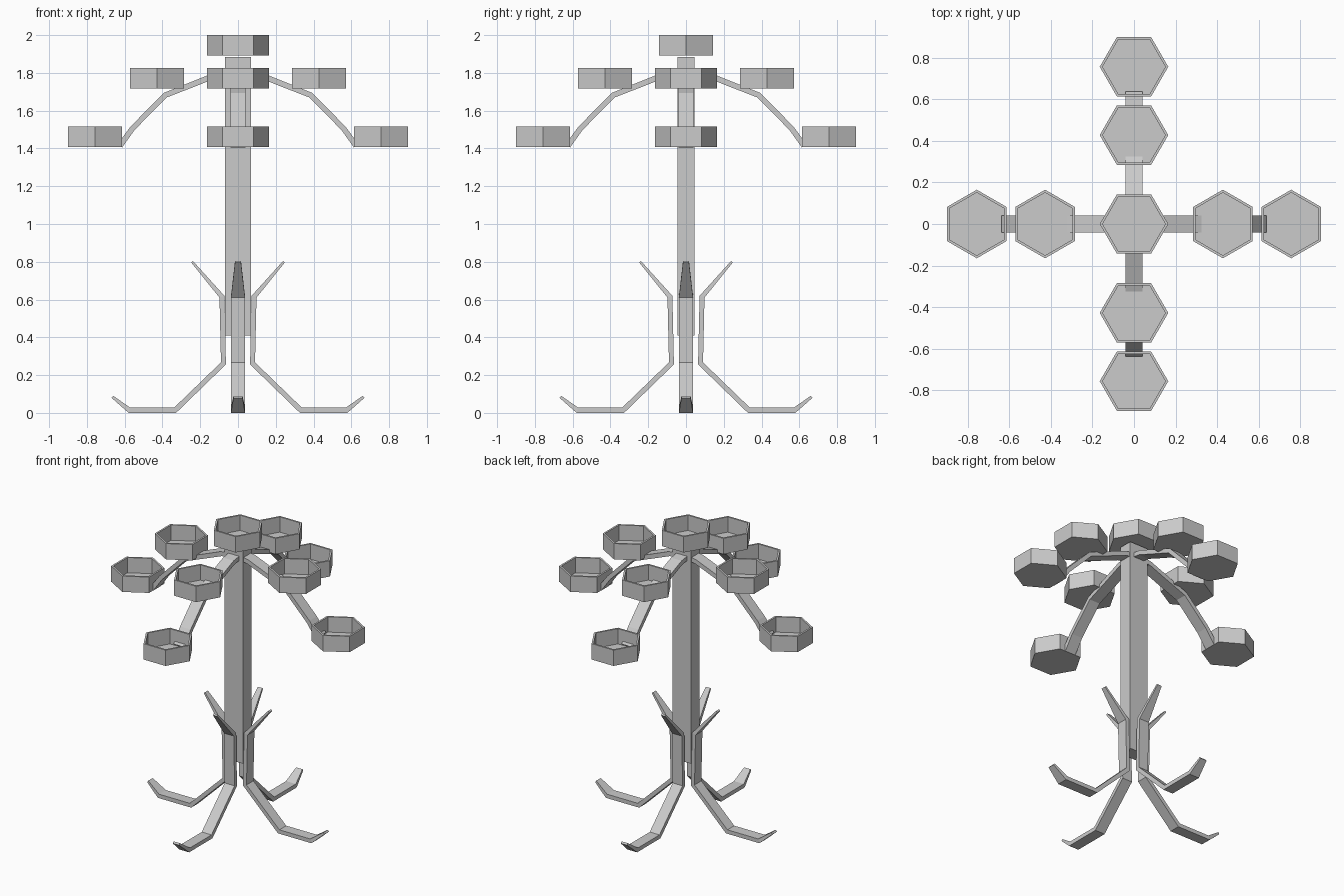
import bpy, bmesh
from math import radians, pi
from mathutils import Vector, Matrix

cube = bpy.data.objects.get("Cube")
if cube:
    bpy.data.objects.remove(cube, do_unlink=True)

grey = bpy.data.materials.new("light_grey")
grey.use_nodes = True
grey.diffuse_color = (0.6, 0.6, 0.6, 1)
grey.node_tree.nodes["Principled BSDF"].inputs["Base Color"].default_value = (0.6, 0.6, 0.6, 1)


def finish(name, bm, turn=0.0):
    """Rotate about z, then turn the bmesh into a flat-shaded object."""
    bmesh.ops.rotate(bm, verts=bm.verts, matrix=Matrix.Rotation(turn, 3, 'Z'))
    bmesh.ops.recalc_face_normals(bm, faces=bm.faces)
    mesh = bpy.data.meshes.new(name)
    bm.to_mesh(mesh)
    bm.free()
    mesh.materials.append(grey)
    obj = bpy.data.objects.new(name, mesh)
    bpy.context.collection.objects.link(obj)
    return obj


def cup(name, dist, base, turn):
    """Open hexagonal cup with a thin floor, flat sides facing along the arm."""
    bm = bmesh.new()
    bmesh.ops.create_cone(bm, cap_ends=True, segments=6, radius1=0.165, radius2=0.165, depth=0.108)
    bmesh.ops.rotate(bm, verts=bm.verts, matrix=Matrix.Rotation(pi / 6, 3, 'Z'))
    # A corner must point across the arm
    if max(v.co.x for v in bm.verts) > 0.15:
        bmesh.ops.rotate(bm, verts=bm.verts, matrix=Matrix.Rotation(pi / 6, 3, 'Z'))
    top = max(bm.faces, key=lambda f: f.calc_center_median().z)
    bmesh.ops.inset_region(bm, faces=[top], thickness=0.014)
    floor = bmesh.ops.extrude_discrete_faces(bm, faces=[top])["faces"][0]
    bmesh.ops.translate(bm, verts=floor.verts, vec=(0, 0, -0.104))
    bmesh.ops.translate(bm, verts=bm.verts, vec=(dist, 0, base + 0.054))
    finish(name, bm, turn)


def strip(name, path, turn):
    """Flat bar along (x, z, half width, thickness) points, with mitred bends."""
    bm = bmesh.new()
    pts = [Vector((p[0], p[1])) for p in path]
    rings = []
    for i, (x, z, half, thick) in enumerate(path):
        a = (pts[i] - pts[max(i - 1, 0)]).normalized()
        b = (pts[min(i + 1, len(pts) - 1)] - pts[i]).normalized()
        t = (a + b).normalized()
        lean = t.dot(a if a.length else b)
        off = Vector((-t.y, t.x)) * thick / 2 / lean
        rings.append([bm.verts.new((x + s * off.x, y, z + s * off.y))
                      for s, y in ((1, -half), (1, half), (-1, half), (-1, -half))])
    for r, q in zip(rings, rings[1:]):
        for k in range(4):
            bm.faces.new((r[k], r[(k + 1) % 4], q[(k + 1) % 4], q[k]))
    bm.faces.new(rings[0])
    bm.faces.new(rings[-1])
    finish(name, bm, turn)


# Trunk
bm = bmesh.new()
bmesh.ops.create_cube(bm, size=1)
bmesh.ops.scale(bm, verts=bm.verts, vec=(0.138, 0.092, 1.475))
bmesh.ops.translate(bm, verts=bm.verts, vec=(0, 0, 1.1475))
finish("trunk", bm)

# Crown cup
cup("crown_cup", 0, 1.892, pi / 2)

# Four arms with two cups each, and four roots
arm = [(0, 1.81, 0.04, 0.03), (0.1, 1.795, 0.04, 0.03), (0.22, 1.747, 0.04, 0.03),
       (0.385, 1.682, 0.04, 0.028), (0.557, 1.508, 0.04, 0.028), (0.625, 1.415, 0.04, 0.03)]
root = [(0.243, 0.8, 0.016, 0.012), (0.085, 0.615, 0.037, 0.026), (0.077, 0.262, 0.037, 0.026),
        (0.333, 0.014, 0.037, 0.027), (0.575, 0.014, 0.037, 0.027), (0.665, 0.085, 0.024, 0.014)]
for i, side in enumerate(("left", "back", "right", "front")):
    turn = radians(90 * i)
    strip(side + "_arm", arm, turn)
    cup(side + "_inner_cup", 0.428, 1.717, turn)
    cup(side + "_outer_cup", 0.757, 1.407, turn)
    strip(side + "_root", root, turn)
